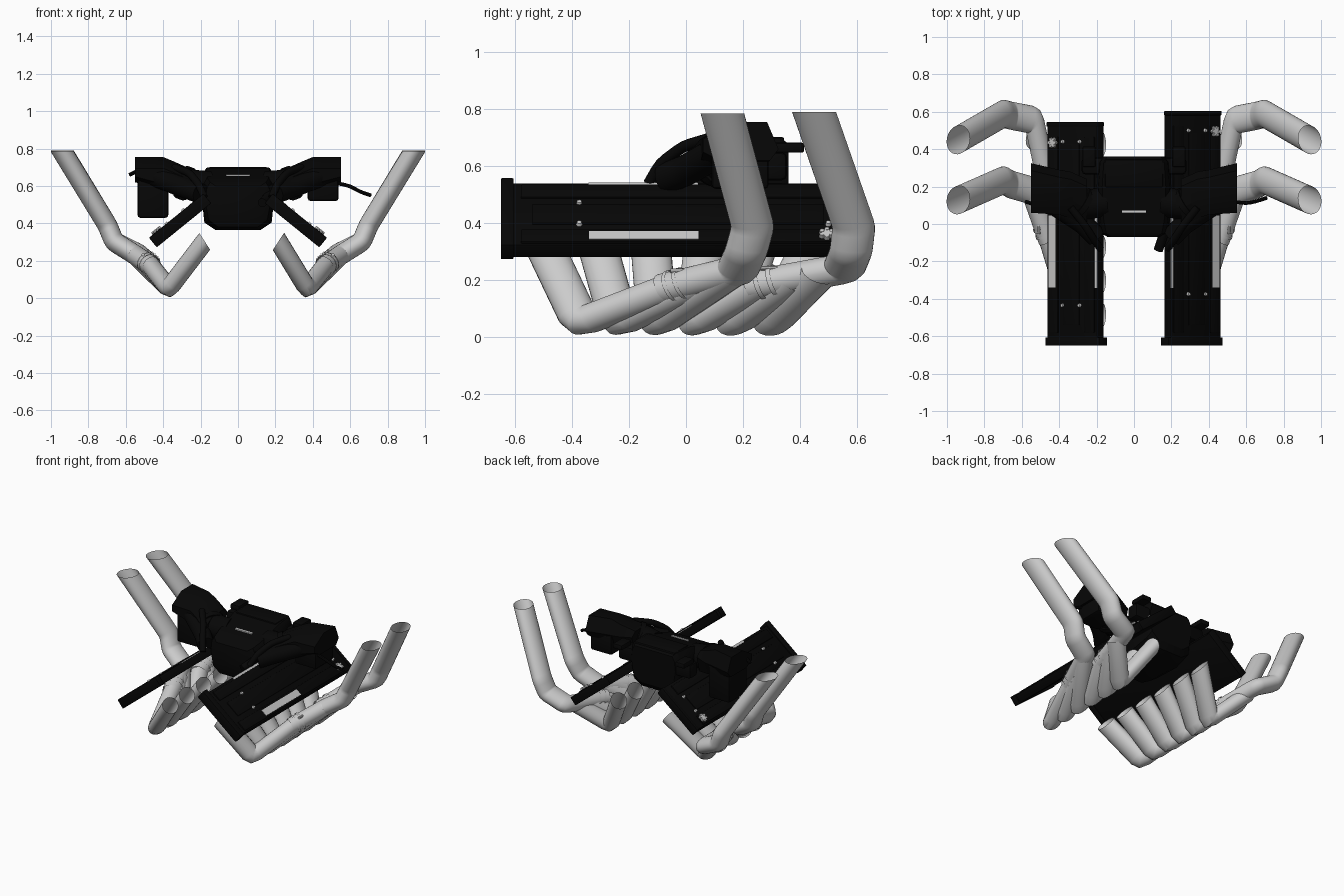
import bpy, bmesh, math
from mathutils import Vector, Matrix

if "Cube" in bpy.data.objects:
    bpy.data.objects.remove(bpy.data.objects["Cube"])

black = bpy.data.materials.new("black_plastic")
black.diffuse_color = (0.002, 0.002, 0.002, 1)
black.use_nodes = True
black.node_tree.nodes["Principled BSDF"].inputs["Base Color"].default_value = black.diffuse_color


def finish(name, bm, mat=None, angle=40):
    bmesh.ops.recalc_face_normals(bm, faces=bm.faces)
    me = bpy.data.meshes.new(name)
    bm.to_mesh(me)
    bm.free()
    ob = bpy.data.objects.new(name, me)
    bpy.context.collection.objects.link(ob)
    if mat:
        me.materials.append(mat)
    bpy.ops.object.select_all(action='DESELECT')
    ob.select_set(True)
    bpy.context.view_layer.objects.active = ob
    bpy.ops.object.shade_smooth_by_angle(angle=math.radians(angle))
    return ob


def fillet(pts, cut):
    out = [pts[0]]
    for a, b, c in zip(pts, pts[1:], pts[2:]):
        p = b + (a - b).normalized() * min(cut, (a - b).length * .45)
        q = b + (c - b).normalized() * min(cut, (c - b).length * .45)
        out += [p, (p + 2 * b + q) / 4, q]
    return out + [pts[-1]]


def tube(name, pts, r, ys=1.0, n0=None, n1=None, mat=None, caps=False, cut=.03, n=20):
    """Mitred pipe along pts; ys stretches its section along y, n0/n1 are end cut planes."""
    P = fillet([Vector((x, y / ys, z)) for x, y, z in pts], cut)
    D = [(b - a).normalized() for a, b in zip(P, P[1:])]
    N = [Vector(n0) if n0 else D[0]] + [(a + b).normalized() for a, b in zip(D, D[1:])]
    N.append(Vector(n1) if n1 else D[-1])
    u = D[0].orthogonal().normalized()
    w = D[0].cross(u)
    ring = [P[0] + r * (math.cos(t) * u + math.sin(t) * w)
            for t in (2 * math.pi * i / n for i in range(n))]
    bm = bmesh.new()
    rows = []
    for k, p in enumerate(P):
        d = D[max(k - 1, 0)]
        ring = [v + d * ((p - v).dot(N[k]) / d.dot(N[k])) for v in ring]
        rows.append([bm.verts.new((v.x, v.y * ys, v.z)) for v in ring])
    for A, B in zip(rows, rows[1:]):
        for i in range(n):
            j = (i + 1) % n
            bm.faces.new((A[i], A[j], B[j], B[i]))
    if caps:
        bm.faces.new(rows[0])
        bm.faces.new(rows[-1])
    return finish(name, bm, mat)


def box(name, c, d, mat=black, M=Matrix(), bevel=.008):
    bm = bmesh.new()
    bmesh.ops.create_cube(bm, size=1, matrix=Matrix.Diagonal((*d, 1)))
    if bevel:
        bmesh.ops.bevel(bm, geom=bm.edges[:], offset=bevel, segments=2, affect='EDGES', profile=.5)
    bmesh.ops.transform(bm, matrix=M @ Matrix.Translation(c), verts=bm.verts)
    return finish(name, bm, mat)


def disc(name, c, r, h, M, mat=None, n=12):
    bm = bmesh.new()
    bmesh.ops.create_cone(bm, cap_ends=True, segments=n, radius1=r, radius2=r * .75, depth=h,
                          matrix=M @ Matrix.Translation(c))
    return finish(name, bm, mat)


def loft(name, rings, mat=black, angle=35):
    bm = bmesh.new()
    rows = [[bm.verts.new(p) for p in r] for r in rings]
    n = len(rows[0])
    for A, B in zip(rows, rows[1:]):
        for i in range(n):
            j = (i + 1) % n
            bm.faces.new((A[i], A[j], B[j], B[i]))
    bm.faces.new(rows[0])
    bm.faces.new(rows[-1])
    return finish(name, bm, mat, angle)


YS = 1.42
for s, side in ((1, "right"), (-1, "left")):
    # Tilted cam cover: slab, front flange, raised panels
    back = .605 if s > 0 else .545
    dy = 0 if s > 0 else -.06
    M = Matrix.Translation((s * .316, 0, .408)) @ Matrix.Rotation(s * math.radians(39), 4, 'Y')
    mid, ln = (back - .62) / 2, back + .62
    box(side + "_cam_cover", (s * -.004, mid, 0), (.345, ln, .056), M=M, bevel=.004)
    box(side + "_cover_front_flange", (s * -.010, -.628, .002), (.375, .045, .066), M=M, bevel=.004)
    box(side + "_cover_rear_rim", (s * -.004, back - .012, .003), (.352, .024, .058), M=M, bevel=.004)
    for k, u in enumerate((-.125, .125)):
        box(f"{side}_cover_rail_{k}", (s * u, mid - .02, .03), (.07, ln - .12, .012), M=M, bevel=.004)
    box(side + "_cover_centre_panel", (0, mid - .02, .03), (.11, ln - .2, .008), M=M, bevel=.003)
    box(side + "_outer_stripe", (s * .126, -.148, .036), (.045, .385, .006), None, M, 0)
    box(side + "_inner_stripe", (s * -.166, -.15, .026), (.02, .385, .008), None, M, 0)
    # Screws and rosette cap
    for u in (-.058, .058):
        for y in (-.375, .5):
            disc(f"{side}_cover_screw", (s * u, y + dy, .036), .011, .012, M)
    disc(side + "_filler_cap", (s * .122, .495 + dy, .041), .024, .014, M)
    for k in range(6):
        a = k * math.pi / 3
        disc(f"{side}_cap_lobe_{k}", (s * .122 + .02 * math.cos(a), .495 + dy + .02 * math.sin(a), .042),
             .011, .014, M, n=8)

    # Six exhaust primaries, merging three by three
    px = .2165 if s > 0 else .178
    joins = [(.47, -.04, .178), (.50, .07, .197), (.54, .15, .22),
             (.475, .26, .185), (.50, .37, .2), (.54, .47, .225)]
    for i, j in enumerate(joins):
        pts = [(px, -.49 + .184 * i, .304), (.37, -.37 + .134 * i, .052), j]
        tube(f"{side}_exhaust_primary_{i + 1}", [(s * x, y, z) for x, y, z in pts],
             .05, YS, n0=(s * .838, 0, -.546), cut=.03)
    # Collectors with outlet pipes and clamps
    outlets = [[(.46, -.075, .17), (.55, .18, .232), (.662, .212, .302), (.697, .235, .388), (.94, .128, .785)],
               [(.465, .225, .18), (.535, .555, .24), (.662, .58, .302), (.697, .59, .388), (.94, .45, .79)]]
    for k, pts in enumerate(outlets):
        pts = [(s * x, y, z) for x, y, z in pts]
        tube(f"{side}_outlet_pipe_{k + 1}", pts, .053, YS, n1=(0, 0, 1), n=28, cut=.02)
        a, b = Vector(pts[0]), Vector(pts[1])
        for t in (.1, .24):
            tube(f"{side}_clamp_{k + 1}", [a.lerp(b, t), a.lerp(b, t + .05)], .059, 1.3)
        c = a.lerp(b, .2)
        tube(f"{side}_clamp_bolt_{k + 1}", [c + Vector((s * .03, -.03, .05)), c + Vector((s * .03, .03, .05))],
             .008, caps=True, n=8)

    # Throttle housings, runners and hoses beside the plenum
    loft(side + "_throttle_housing", [
        [(s * x, y, z) for y, z in ((yf, zb + .03), (yf + .06, zb), (yb - .03, zb), (yb, .66),
                                    (yb - .04, zt), (yf + .1, zt), (yf, zt - .06))]
        for x, yf, yb, zb, zt in ((.25, -.02, .24, .55, .69), (.34, .03, .28, .57, .73),
                                  (.40, .05, .29, .58, .755), (.55, .06, .325, .62, .755))])
    zb = .43 if s < 0 else .52
    box(side + "_actuator_box", (s * .455, .19, (zb + .66) / 2), (.165, .2, .66 - zb), bevel=.015)
    tube(side + "_intake_runner", [(s * .15, .12, .60), (s * .27, .10, .61), (s * .42, .2, .67)],
         .08, caps=True, mat=black)
    tube(side + "_runner_elbow", [(s * .20, -.07, .56), (s * .27, .0, .585), (s * .44, .11, .65)],
         .055, caps=True, mat=black)
    tube(side + "_runner_ring", [(s * .27, .10, .61), (s * .295, .117, .62)], .092, caps=True, mat=black)
    tube(side + "_hose", [(s * .18, -.13, .54), (s * .21, -.09, .61), (s * .26, -.01, .67), (s * .34, .09, .70)],
         .02, caps=True, mat=black, n=10)
    box(side + "_rear_connector", (s * .24, .36, .665), (.07, .11, .035))

# Central plenum with sloping front
loft("plenum", [
    [(x * w, y, z) for x, z in ((-.6, zb), (.6, zb), (.9, zb + .04), (1, zt - .1), (.95, zt - .03), (.85, zt),
                                (-.85, zt), (-.95, zt - .03), (-1, zt - .1), (-.9, zb + .04))]
    for y, w, zt, zb in ((-.07, .14, .60, .42), (-.05, .175, .62, .38), (.02, .19, .64, .365),
                         (.2, .2, .695, .365), (.33, .19, .70, .40), (.36, .17, .68, .44))])
box("plenum_lid_rim", (0, .27, .69), (.31, .15, .025))
box("plenum_plate", (0, .065, .657), (.13, .014, .008), None, Matrix(), 0)
box("rear_crossbar", (0, .31, .60), (.56, .09, .10), bevel=.02)

# Loose cables and front plug
tube("side_cable", [(.53, .12, .615), (.60, .11, .60), (.65, .12, .57), (.71, .14, .55)],
     .010, caps=True, mat=black, n=8)
tube("left_cable_tip", [(-.52, .1, .69), (-.58, .12, .66)], .010, caps=True, mat=black, n=8)
tube("front_plug", [(.17, -.02, .56), (.15, -.08, .53), (.13, -.14, .51)], .025, caps=True, mat=black, n=10)
